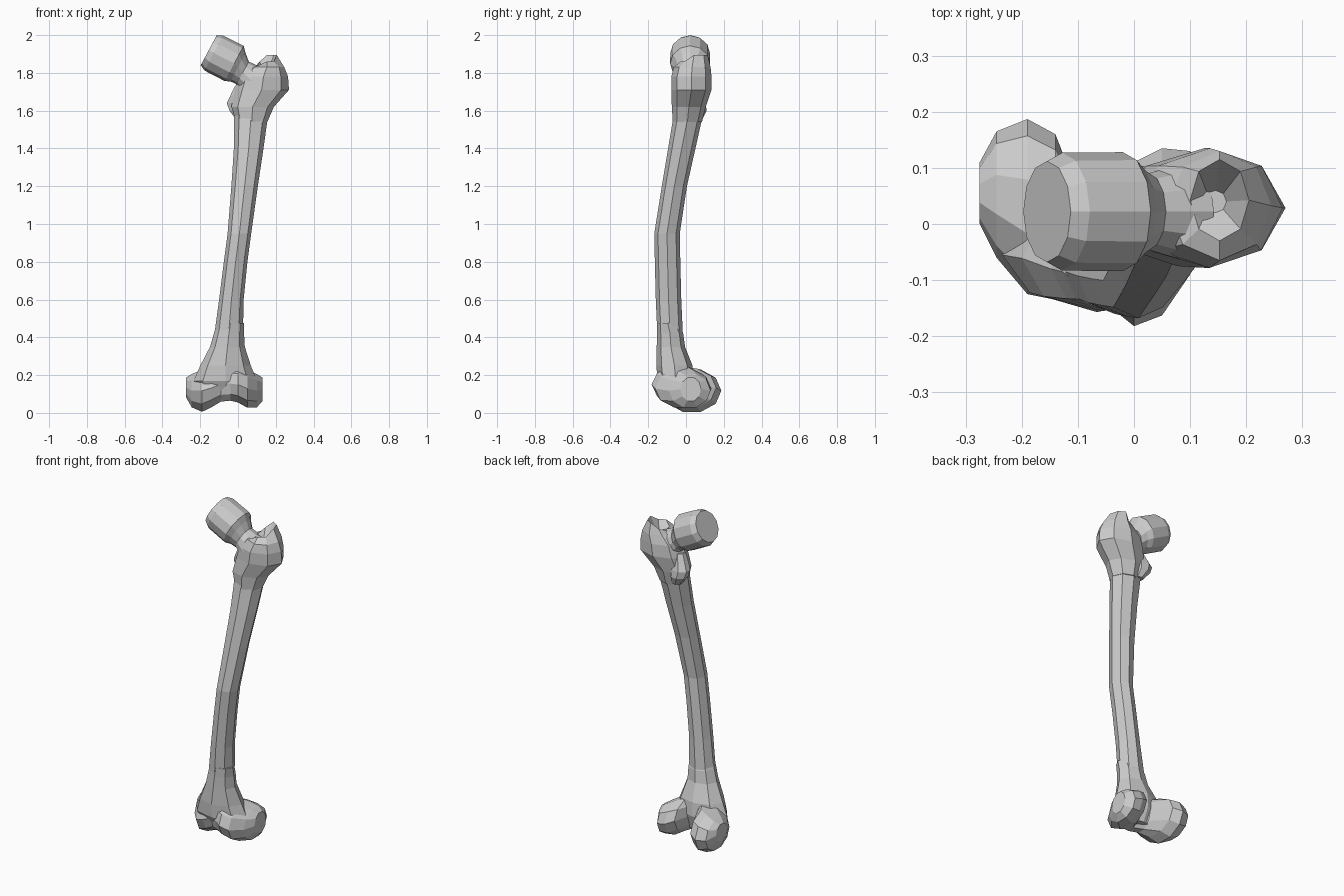
import bpy, bmesh
from math import cos, sin, tau
from mathutils import Vector


def loft(name, rings):
    """Skin a list of equal-length rings and cap both ends."""
    bm = bmesh.new()
    rows = [[bm.verts.new(p) for p in ring] for ring in rings]
    n = len(rows[0])
    for a, b in zip(rows, rows[1:]):
        for i in range(n):
            j = (i + 1) % n
            bm.faces.new((a[i], a[j], b[j], b[i]))
    bm.faces.new(rows[0][::-1])
    bm.faces.new(rows[-1])
    bmesh.ops.recalc_face_normals(bm, faces=bm.faces[:])
    mesh = bpy.data.meshes.new(name)
    bm.to_mesh(mesh)
    bm.free()
    obj = bpy.data.objects.new(name, mesh)
    bpy.context.collection.objects.link(obj)
    return obj


def oval(a0, a1, b0, b1, n):
    """Points of an n-sided oval filling the given extents."""
    return [((a0 + a1) / 2 + (a1 - a0) / 2 * cos(tau * i / n),
             (b0 + b1) / 2 + (b1 - b0) / 2 * sin(tau * i / n)) for i in range(n)]


def level_rings(sections, n=8):
    """Horizontal rings from (z, x0, x1, y0, y1)."""
    return [[Vector((x, y, s[0])) for x, y in oval(*s[1:], n)] for s in sections]


# Bowed shaft
loft("shaft", level_rings([
    (0.38, -0.13, 0.025, -0.15, -0.015),
    (0.60, -0.10, 0.030, -0.16, -0.025),
    (0.80, -0.075, 0.05, -0.165, -0.03),
    (0.95, -0.055, 0.07, -0.168, -0.033),
    (1.20, -0.035, 0.105, -0.128, 0.005),
    (1.40, -0.022, 0.135, -0.095, 0.05),
    (1.58, -0.02, 0.16, -0.065, 0.09)]))

# Flare above the knee end
loft("lower_flare", level_rings([
    (0.08, -0.18, 0.06, -0.10, 0.01),
    (0.17, -0.235, 0.10, -0.15, 0.04),
    (0.25, -0.20, 0.068, -0.157, 0.035),
    (0.35, -0.148, 0.036, -0.155, -0.005),
    (0.42, -0.128, 0.032, -0.154, -0.015),
    (0.475, -0.112, 0.033, -0.153, -0.04)]))

# Twin condyles with the notch between: x, y0, y1, z0, z1
condyle_sections = [
    (-0.275, 0.00, 0.11, 0.08, 0.19), (-0.245, -0.06, 0.165, 0.025, 0.21),
    (-0.19, -0.125, 0.187, 0.0, 0.235), (-0.14, -0.135, 0.16, 0.025, 0.24),
    (-0.09, -0.125, 0.03, 0.055, 0.25), (-0.04, -0.15, 0.00, 0.06, 0.25),
    (0.00, -0.182, 0.11, 0.05, 0.25), (0.05, -0.163, 0.135, 0.022, 0.235),
    (0.10, -0.09, 0.13, 0.025, 0.21), (0.13, -0.03, 0.08, 0.06, 0.19)]
loft("condyles", [[Vector((s[0], y, z)) for y, z in oval(*s[1:], 10)]
                  for s in condyle_sections])

# Greater trochanter with a raised crest around a shallow pit
rings = level_rings([
    (1.54, -0.01, 0.155, -0.07, 0.085),
    (1.62, -0.035, 0.19, -0.075, 0.105),
    (1.71, -0.02, 0.27, -0.078, 0.135),
    (1.78, 0.005, 0.265, -0.078, 0.135),
    (1.83, 0.06, 0.245, -0.065, 0.13),
    (1.86, 0.10, 0.205, -0.03, 0.115),
    (1.81, 0.125, 0.165, 0.02, 0.06)])
for i in (0, 1, 2):
    rings[5][i].z += 0.035
for i in (4, 5):
    rings[5][i].z -= 0.025
loft("greater_trochanter", rings)

# Lesser trochanter bump on the inner back
loft("lesser_trochanter", level_rings([
    (1.55, -0.01, 0.05, 0.03, 0.085),
    (1.60, -0.05, 0.05, 0.02, 0.11),
    (1.64, -0.065, 0.05, 0.02, 0.105),
    (1.68, -0.045, 0.05, 0.01, 0.09),
    (1.73, -0.02, 0.05, 0.01, 0.07)], 7))

# Head and neck, lofted along a sloping axis: x, z, radius
axis = Vector((0.88, 0, -0.47)).normalized()
up = Vector((0.47, 0, 0.88)).normalized()
side = Vector((0, 1, 0))
head_sections = [(-0.155, 1.92, 0.09), (-0.128, 1.905, 0.105),
                 (-0.02, 1.85, 0.106), (0.0, 1.83, 0.085),
                 (0.025, 1.80, 0.068), (0.10, 1.74, 0.09)]
loft("head_and_neck", [
    [Vector((x, 0.022, z)) + r * (up * cos(tau * i / 12) + side * sin(tau * i / 12))
     for i in range(12)] for x, z, r in head_sections])
